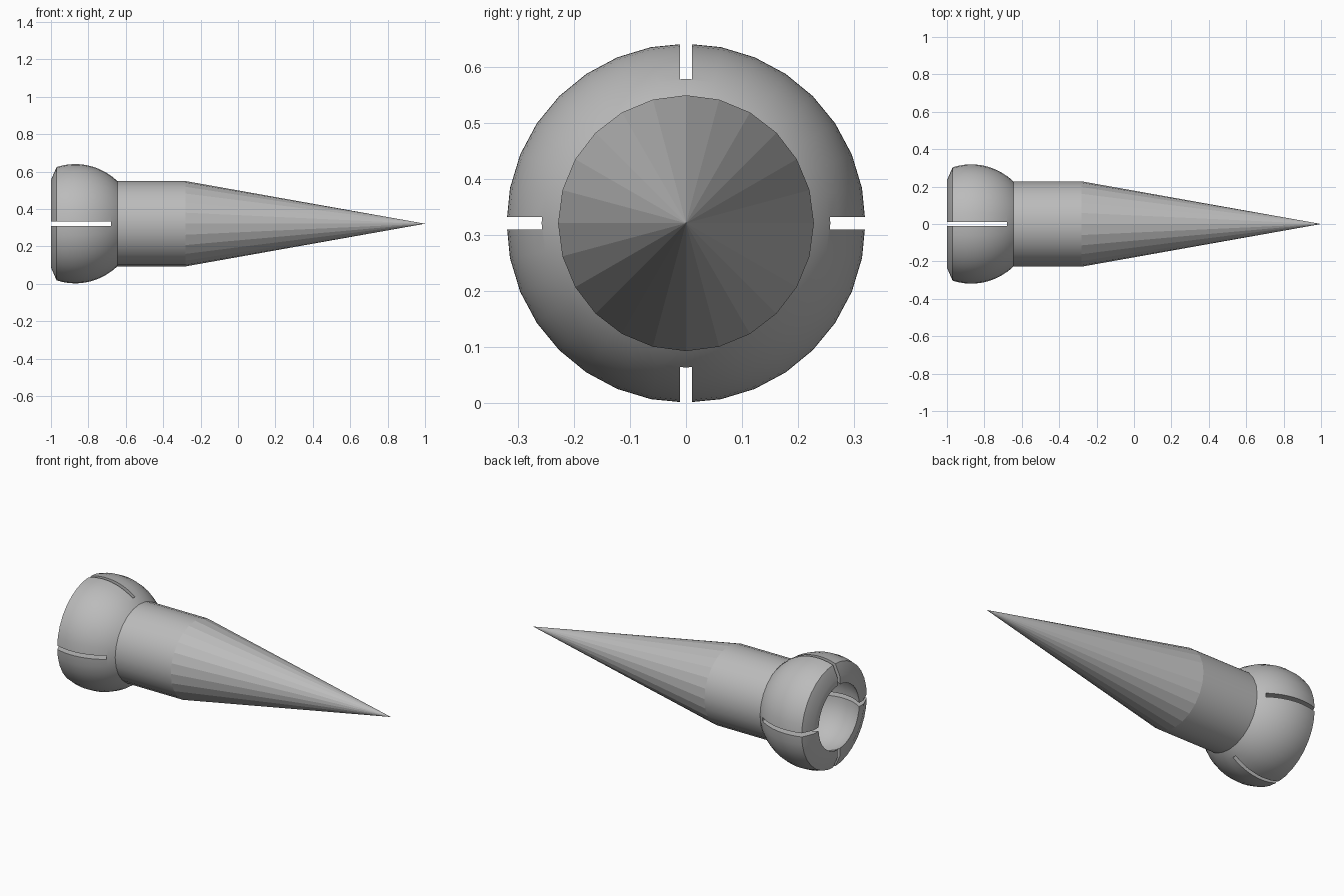
import bpy, bmesh, math
from mathutils import Vector

if "Cube" in bpy.data.objects:
    bpy.data.objects.remove(bpy.data.objects["Cube"])

AXIS_Z = 0.321   # height of the long axis
BALL_X = -0.87   # centre of the ball socket
BALL_R, CAVITY_R, SHAFT_R = 0.32, 0.23, 0.228

grey = bpy.data.materials.new("light_grey")
grey.diffuse_color = (0.5, 0.5, 0.5, 1)
grey.use_nodes = True
grey.node_tree.nodes["Principled BSDF"].inputs["Base Color"].default_value = grey.diffuse_color


def lathe(name, profile, sides, smooth=True):
    """Spin an (x, radius) profile about the long axis."""
    bm = bmesh.new()
    rings = []
    for x, r in profile:
        if r < 1e-5:
            rings.append([bm.verts.new((x, 0, AXIS_Z))] * sides)
        else:
            angles = [2 * math.pi * i / sides for i in range(sides)]
            rings.append([bm.verts.new((x, r * math.sin(a), AXIS_Z + r * math.cos(a)))
                          for a in angles])
    for a, b in zip(rings, rings[1:]):
        for i in range(sides):
            j = (i + 1) % sides
            corners = list(dict.fromkeys((a[i], a[j], b[j], b[i])))
            bm.faces.new(corners)
    bmesh.ops.recalc_face_normals(bm, faces=bm.faces)
    mesh = bpy.data.meshes.new(name)
    bm.to_mesh(mesh)
    bm.free()
    obj = bpy.data.objects.new(name, mesh)
    bpy.context.collection.objects.link(obj)
    mesh.materials.append(grey)
    if smooth:
        shade(obj)
    return obj


def shade(obj):
    bpy.ops.object.select_all(action='DESELECT')
    obj.select_set(True)
    bpy.context.view_layer.objects.active = obj
    bpy.ops.object.shade_smooth_by_angle(angle=math.radians(30))


def arc(radius, start, end, steps):
    """Points of a ball outline, angles in degrees from +x."""
    points = []
    for i in range(steps + 1):
        a = math.radians(start + (end - start) * i / steps)
        points.append((BALL_X + radius * math.cos(a), radius * math.sin(a)))
    return points


# Hollow ball socket: outside, chamfered mouth, flat lip, round cavity
outside = arc(BALL_R, 42, 108.2, 12)
mouth_angle = math.degrees(math.acos((-1 - BALL_X) / CAVITY_R))
cavity = arc(CAVITY_R, mouth_angle, 0, 14)
cavity[-1] = (BALL_X + CAVITY_R, 0)
socket = lathe("socket", [(-0.62, 0), (-0.62, 0.2)] + outside + [(-1, 0.235)] + cavity, 32)

# Four slots in the socket wall, cut by two crossed slabs
for name, size in (("slot_cutter_y", (0.4, 1, 0.022)), ("slot_cutter_z", (0.4, 0.022, 1))):
    bpy.ops.mesh.primitive_cube_add(size=1, location=(-0.68 - 0.2, 0, AXIS_Z))
    cutter = bpy.context.object
    cutter.name = name
    cutter.scale = size
    cutter.hide_render = True
    cutter.hide_set(True)
    mod = socket.modifiers.new(name, 'BOOLEAN')
    mod.operation = 'DIFFERENCE'
    mod.solver = 'EXACT'
    mod.object = cutter

# Straight shaft and faceted pointed tip
lathe("shaft", [(-0.644, SHAFT_R), (-0.28, SHAFT_R)], 24)
lathe("pointed_tip", [(-0.28, SHAFT_R), (1, 0)], 24, smooth=False)
